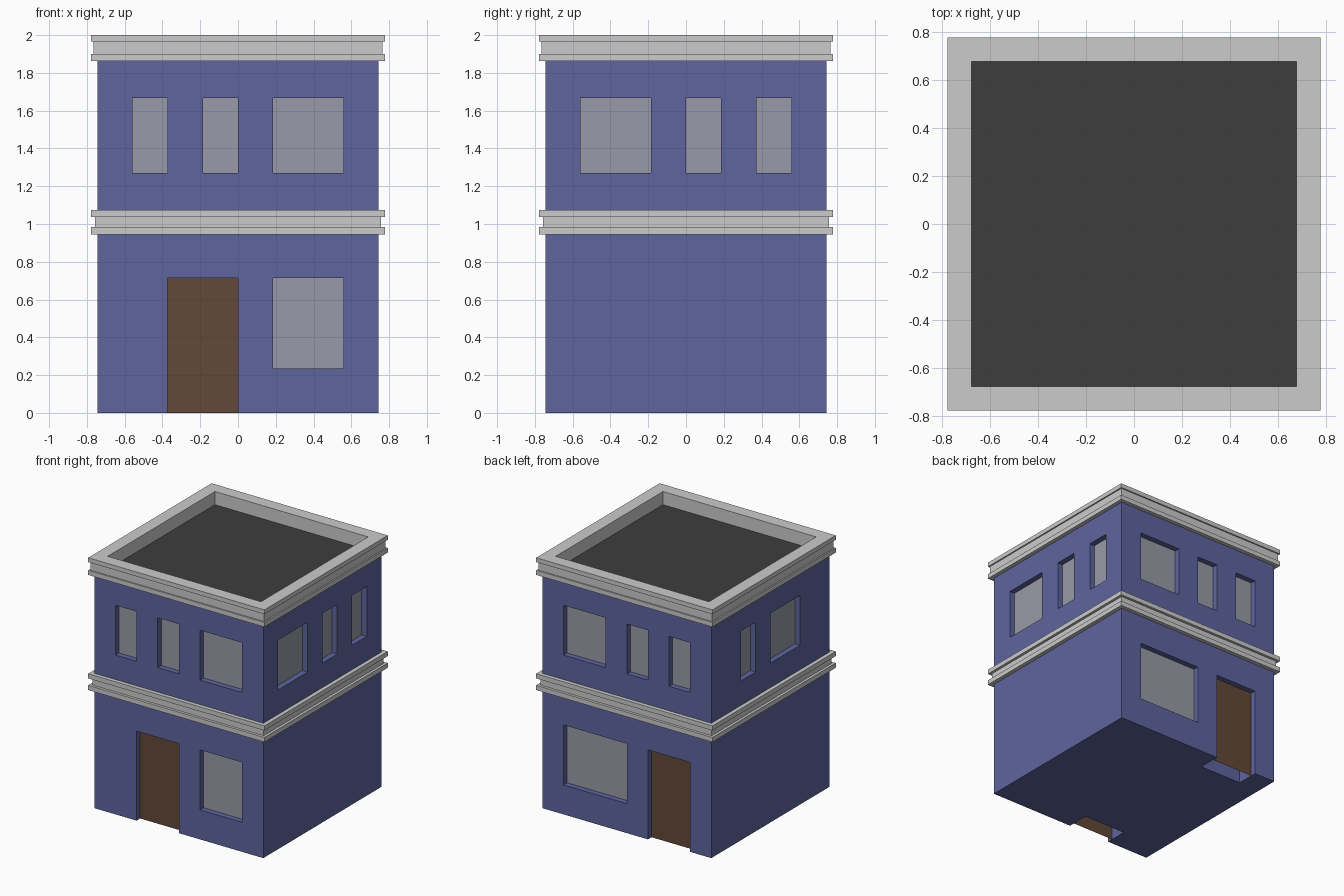
import bpy, bmesh
from math import radians
from mathutils import Matrix, Vector

if "Cube" in bpy.data.objects:
    bpy.data.objects.remove(bpy.data.objects["Cube"])

W = 0.745        # half width of the walls
T = 0.777        # half width of the trim
R = 0.676        # half width of the roof
POCKET = 0.18    # depth of each opening
RECESS = 0.045   # how far panes and doors sit back
M = W / 4        # layout module for the openings


def material(name, rgb):
    m = bpy.data.materials.new(name)
    m.diffuse_color = (*rgb, 1)
    m.use_nodes = True
    m.node_tree.nodes["Principled BSDF"].inputs["Base Color"].default_value = m.diffuse_color
    return m


BLUE = material("wall_blue", (0.112, 0.129, 0.343))
BROWN = material("door_brown", (0.126, 0.065, 0.040))
GLASS = material("window_grey", (0.314, 0.323, 0.385))
DARK = material("roof_dark", (0.048, 0.048, 0.048))


def make_object(name, bm, mat=None):
    me = bpy.data.meshes.new(name)
    bm.to_mesh(me)
    bm.free()
    ob = bpy.data.objects.new(name, me)
    bpy.context.collection.objects.link(ob)
    if mat:
        me.materials.append(mat)
    return ob


def add_box(bm, lo, hi, rot=Matrix()):
    lo, hi = Vector(lo), Vector(hi)
    mat = rot @ Matrix.Translation((lo + hi) / 2) @ Matrix.Diagonal((*(hi - lo), 1))
    bmesh.ops.create_cube(bm, size=1, matrix=mat)


def square_sweep(name, profile):
    """Sweep a (half width, height) profile around a square with mitred corners."""
    bm = bmesh.new()
    rings = [[bm.verts.new((sx * r, sy * r, z))
              for sx, sy in ((-1, -1), (1, -1), (1, 1), (-1, 1))] for r, z in profile]
    for a, b in zip(rings, rings[1:]):
        for i in range(4):
            j = (i + 1) % 4
            bm.faces.new((a[i], a[j], b[j], b[i]))
    return make_object(name, bm)


# Openings per side: kind, left edge, right edge (in modules), bottom, top
UP, LOW = (1.27, 1.667), (0.235, 0.713)
DOOR = (0.0, 0.713)
SIDES = {
    "front": (0, [("window", -3, -2, *UP), ("window", -1, 0, *UP), ("window", 1, 3, *UP),
                  ("door", -2, 0, *DOOR), ("window", 1, 3, *LOW)]),
    "right": (90, [("window", -3, -1, *UP), ("window", 0, 1, *UP), ("window", 2, 3, *UP)]),
    "back": (180, [("window", -3, -1, *UP), ("window", 0, 1, *UP), ("window", 2, 3, *UP),
                   ("window", -3, 0, *LOW), ("door", 1, 3, *DOOR)]),
    "left": (270, [("window", -2, -1, *UP), ("window", 0, 2, *UP)]),
}

# Window panes, doors and the boxes that cut their pockets
cut = bmesh.new()
for side, (angle, openings) in SIDES.items():
    rot = Matrix.Rotation(radians(angle), 4, 'Z')
    for n, (kind, a, b, z0, z1) in enumerate(openings, 1):
        x0, x1 = a * M, b * M
        zc = z0 - 0.1 if kind == "door" else z0
        add_box(cut, (x0, -W - 0.1, zc), (x1, -W + POCKET, z1), rot)
        bm = bmesh.new()
        y = -W + RECESS
        bm.faces.new([bm.verts.new(rot @ Vector((x, y, z)))
                      for x, z in ((x0, z0), (x1, z0), (x1, z1), (x0, z1))])
        make_object(f"{side}_{kind}_{n}", bm, BROWN if kind == "door" else GLASS)
cutter = make_object("opening_cutter", cut)
cutter.hide_render = True

# Walls with the pockets cut out
bm = bmesh.new()
add_box(bm, (-W, -W, 0), (W, W, 1.87))
walls = make_object("walls", bm, BLUE)
mod = walls.modifiers.new("openings", 'BOOLEAN')
mod.operation = 'DIFFERENCE'
mod.solver = 'EXACT'
mod.object = cutter
bpy.context.view_layer.objects.active = walls
bpy.ops.object.modifier_apply(modifier=mod.name)
bpy.data.objects.remove(cutter)

# Stepped band between the floors
square_sweep("floor_band", [(W, 0.945), (T, 0.945), (T, 0.983), (0.756, 0.983),
                            (0.756, 1.038), (T, 1.038), (T, 1.075), (W, 1.075)])

# Stepped cornice and parapet with its inner face
square_sweep("parapet", [(W, 1.863), (T, 1.863), (T, 1.90), (0.766, 1.90),
                         (0.766, 1.965), (T, 1.965), (T, 2.0), (R, 2.0), (R, 1.895)])

# Flat roof
bm = bmesh.new()
bmesh.ops.create_grid(bm, x_segments=1, y_segments=1, size=R,
                      matrix=Matrix.Translation((0, 0, 1.895)))
make_object("roof", bm, DARK)
